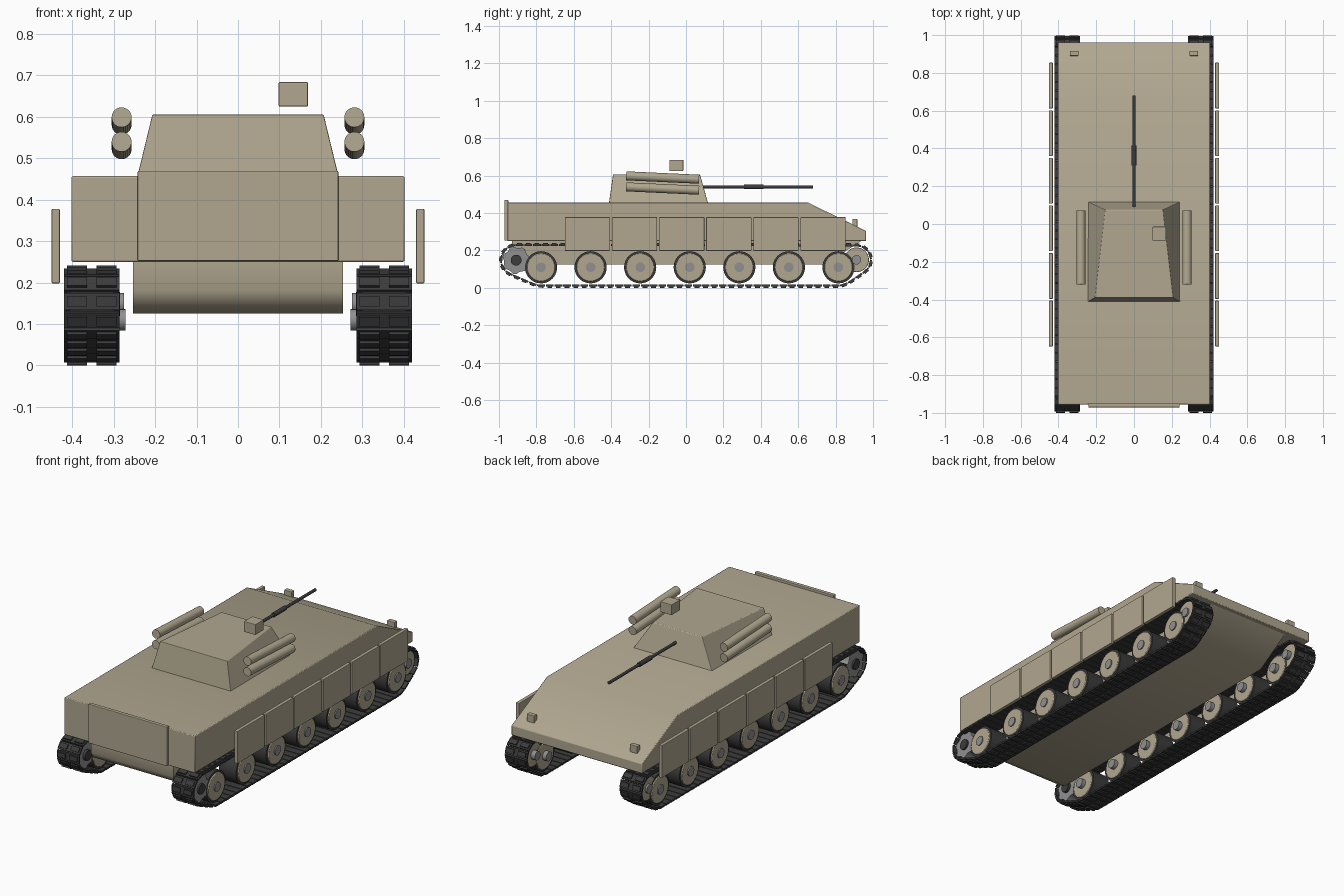
import bpy, bmesh, math
from mathutils import Vector, Matrix, geometry

if "Cube" in bpy.data.objects:
    bpy.data.objects.remove(bpy.data.objects["Cube"])


def material(name, rgb):
    m = bpy.data.materials.new(name)
    m.diffuse_color = (*rgb, 1)
    m.use_nodes = True
    m.node_tree.nodes["Principled BSDF"].inputs["Base Color"].default_value = m.diffuse_color
    return m


TAN = material("tan_paint", (0.44, 0.39, 0.28))
DARK = material("dark_rubber", (0.045, 0.045, 0.045))
STEEL = material("steel", (0.28, 0.28, 0.28))


def finish(name, bm, mat, bevel=0, smooth=False):
    bmesh.ops.recalc_face_normals(bm, faces=bm.faces)
    me = bpy.data.meshes.new(name)
    bm.to_mesh(me)
    bm.free()
    me.materials.append(mat)
    ob = bpy.data.objects.new(name, me)
    bpy.context.collection.objects.link(ob)
    if bevel:
        b = ob.modifiers.new("bevel", 'BEVEL')
        b.width, b.segments, b.limit_method = bevel, 2, 'ANGLE'
    if smooth:
        bpy.ops.object.select_all(action='DESELECT')
        ob.select_set(True)
        bpy.context.view_layer.objects.active = ob
        bpy.ops.object.shade_smooth_by_angle(angle=math.radians(35))
    return ob


def add_box(bm, lo, hi):
    lo, hi = Vector(lo), Vector(hi)
    size = hi - lo
    mtx = Matrix.Translation((lo + hi) / 2) @ Matrix.Diagonal((*size, 1))
    bmesh.ops.create_cube(bm, size=1, matrix=mtx)


def box(name, lo, hi, mat=TAN, bevel=0.003):
    bm = bmesh.new()
    add_box(bm, lo, hi)
    return finish(name, bm, mat, bevel)


def rod(name, a, b, r, mat, sides=32, bevel=0):
    a, b = Vector(a), Vector(b)
    d = b - a
    bm = bmesh.new()
    bmesh.ops.create_cone(bm, cap_ends=True, segments=sides, radius1=r, radius2=r, depth=d.length,
                          matrix=Matrix.Translation((a + b) / 2) @ d.to_track_quat('Z', 'Y').to_matrix().to_4x4())
    return finish(name, bm, mat, bevel, True)


def slab(name, profile, x0, x1, mat=TAN, bevel=0):
    """Extrude a (y, z) profile along x."""
    bm = bmesh.new()
    face = bm.faces.new([bm.verts.new((x0, y, z)) for y, z in profile])
    ext = bmesh.ops.extrude_face_region(bm, geom=[face])['geom']
    bmesh.ops.translate(bm, vec=(x1 - x0, 0, 0), verts=[v for v in ext if isinstance(v, bmesh.types.BMVert)])
    return finish(name, bm, mat, bevel, True)


# Hull
slab("upper_hull", [(-0.955, 0.25), (-0.955, 0.457), (0.65, 0.457), (0.962, 0.305), (0.962, 0.25)],
     -0.402, 0.402, bevel=0.004)
slab("lower_hull", [(-0.93, 0.252), (-0.93, 0.18), (-0.915, 0.15), (-0.87, 0.125), (0.74, 0.125), (0.94, 0.252)],
     -0.254, 0.254)
box("rear_door", (-0.242, -0.971, 0.252), (0.242, -0.95, 0.47))

# Turret, narrowing toward the gun
bm = bmesh.new()
base = [bm.verts.new((x, y, 0.452)) for x, y in ((-0.244, -0.412), (0.244, -0.412), (0.244, 0.118), (-0.244, 0.118))]
top = [bm.verts.new((x, y, 0.606)) for x, y in ((-0.207, -0.39), (0.207, -0.39), (0.152, 0.075), (-0.152, 0.075))]
bm.faces.new(base)
bm.faces.new(top)
for i in range(4):
    j = (i + 1) % 4
    bm.faces.new((base[i], base[j], top[j], top[i]))
finish("turret", bm, TAN, 0.003)
box("sight", (0.098, -0.088, 0.625), (0.169, -0.014, 0.684))

# Gun
rod("gun_barrel", (0, 0.06, 0.54), (0, 0.68, 0.54), 0.008, DARK, 20)
rod("gun_sleeve", (0, 0.31, 0.54), (0, 0.415, 0.54), 0.0125, DARK, 20)

# Track path: belt around wheels, sprocket and idler
WHEELS = [-0.775 + 0.265 * i for i in range(7)]
SPROCKET, IDLER = (-0.908, 0.148), (0.912, 0.15)
pts = []
for cy, cz, r in [(y, 0.11, 0.098) for y in WHEELS] + [(*SPROCKET, 0.081), (*IDLER, 0.077)]:
    for k in range(96):
        t = 2 * math.pi * k / 96
        pts.append((cy + r * math.cos(t), cz + r * math.sin(t)))
belt = [Vector(pts[i]) for i in geometry.convex_hull_2d(pts)]
area = sum(a.x * b.y - b.x * a.y for a, b in zip(belt, belt[1:] + belt[:1]))
if area < 0:
    belt.reverse()
segs = list(zip(belt, belt[1:] + belt[:1]))
total = sum((b - a).length for a, b in segs)


def belt_at(s):
    s %= total
    for a, b in segs:
        n = (b - a).length
        if s <= n:
            return a + (b - a) * (s / n)
        s -= n
    return belt[0]


def track(name, side):
    bm = bmesh.new()
    count = 90
    pitch = total / count
    for i in range(count):
        a, b = belt_at((i - 0.4) * pitch), belt_at((i + 0.4) * pitch)
        d, c = (b - a).normalized(), (a + b) / 2
        mtx = Matrix(((1, 0, 0, side * 0.353), (0, d.x, d.y, c.x), (0, d.y, -d.x, c.y), (0, 0, 0, 1)))
        start = len(bm.verts)
        h = pitch / 2
        add_box(bm, (-0.0675, -h * 0.9, -0.005), (0.0675, h * 0.9, 0.005))
        for x in (-0.036, 0.036):
            add_box(bm, (x - 0.024, -h * 0.55, 0.004), (x + 0.024, h * 0.55, 0.012))
        bm.verts.ensure_lookup_table()
        bmesh.ops.transform(bm, matrix=mtx, verts=bm.verts[start:])
    finish(name, bm, DARK)


for side, tag in ((-1, "left"), (1, "right")):
    track(tag + "_track", side)
    # Road wheels
    for i, y in enumerate(WHEELS):
        n = f"{tag}_wheel_{i + 1}"
        rod(n + "_tyre", (side * 0.30, y, 0.11), (side * 0.405, y, 0.11), 0.086, DARK, 40)
        rod(n + "_disc", (side * 0.295, y, 0.11), (side * 0.412, y, 0.11), 0.075, TAN, 40, 0.003)
        rod(n + "_axle", (side * 0.272, y, 0.12 - 0.01), (side * 0.418, y, 0.11), 0.026, STEEL, 20)
    # Drive sprocket
    y, z = SPROCKET
    teeth = []
    for k in range(28):
        t, r = 2 * math.pi * k / 28, (0.075, 0.066)[(k // 2) % 2]
        teeth.append((y + r * math.cos(t), z + r * math.sin(t)))
    slab(tag + "_sprocket", teeth, side * 0.30, side * 0.405, STEEL)
    rod(tag + "_sprocket_hub", (side * 0.285, y, z), (side * 0.415, y, z), 0.029, DARK, 20)
    # Idler
    y, z = IDLER
    rod(tag + "_idler", (side * 0.30, y, z), (side * 0.405, y, z), 0.066, TAN, 36, 0.003)
    rod(tag + "_idler_hub", (side * 0.275, y, z), (side * 0.415, y, z), 0.025, STEEL, 20)
    # Side skirts
    for i in range(6):
        y = -0.527 + 0.252 * i
        box(f"{tag}_skirt_{i + 1}", (side * 0.44 - 0.01, y - 0.121, 0.198), (side * 0.44 + 0.01, y + 0.121, 0.378))
    # Launch tubes
    for row, z in (("upper", 0.599), ("lower", 0.54)):
        rod(f"{tag}_{row}_tube", (side * 0.281, -0.32, z), (side * 0.281, 0.07, z - 0.018), 0.024, TAN, 28)
    # Headlights
    box(tag + "_headlight", (side * 0.317 - 0.023, 0.89, 0.325), (side * 0.317 + 0.023, 0.916, 0.368))
